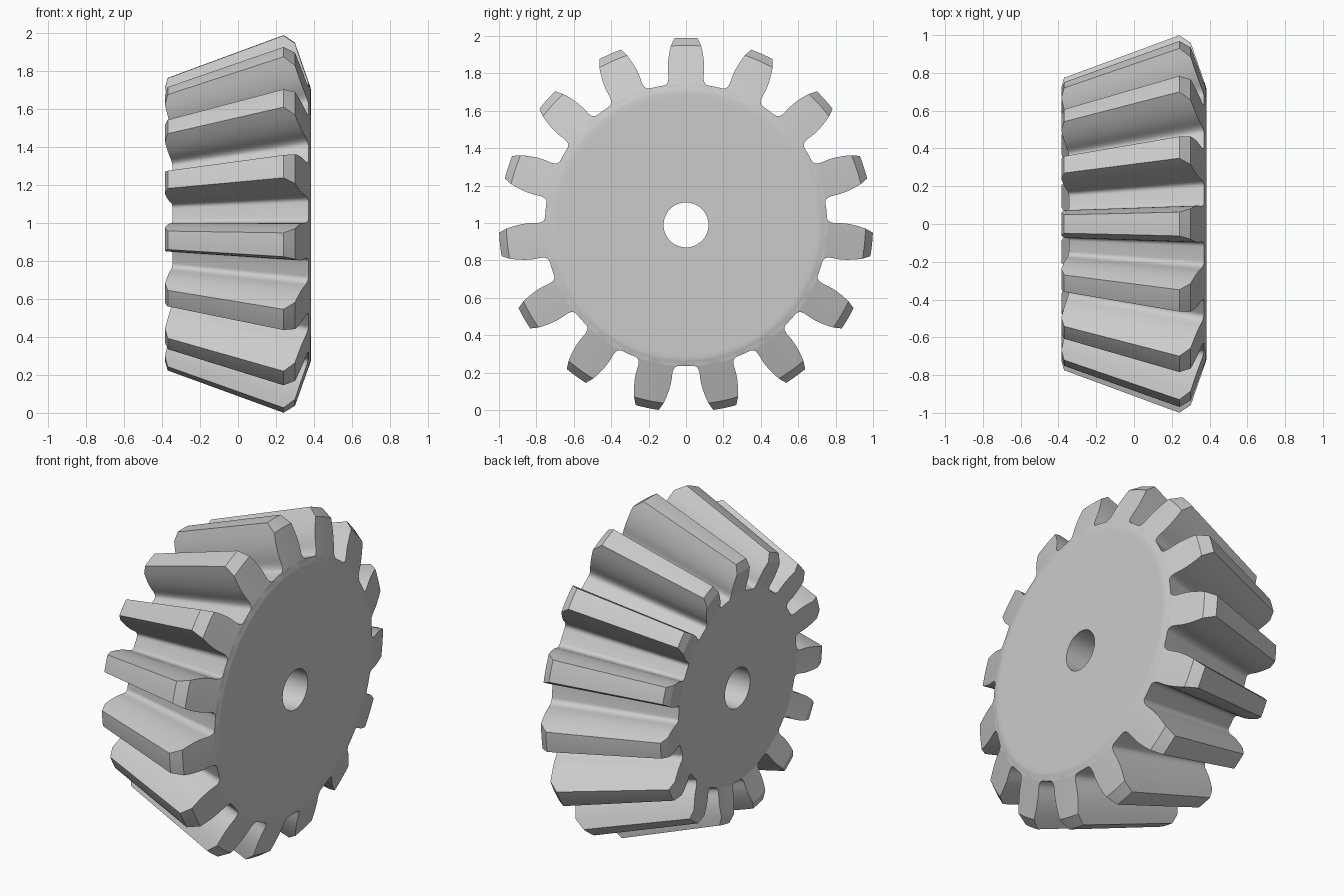
import bpy, bmesh, math
from mathutils import Matrix

cube = bpy.data.objects.get("Cube")
if cube:
    bpy.data.objects.remove(cube, do_unlink=True)

TEETH = 15
COLS = 6                      # segments across one tooth sector
HALF = math.pi / TEETH        # half of one tooth sector
APEX = -2.47                  # all tooth lines meet here on the axis
CENTRE_Z = 0.99
ROOT, SHOULDER = 0.755, 0.96

# Tooth outline on the wide end: radius, half width
FLANK = [(0.755, 0.120), (0.7565, 0.110), (0.762, 0.102), (0.772, 0.096),
         (0.79, 0.0935), (0.81, 0.095), (0.835, 0.097), (0.86, 0.097),
         (0.885, 0.095), (0.91, 0.0915), (0.935, 0.087), (SHOULDER, 0.081),
         (1.015, 0.064)]


def wide_x(r):
    return 0.30 + (SHOULDER - r) * 0.348


def ends(r):
    """(x, radius) at the wide and narrow ends of the tooth line through r."""
    slope = r / (wide_x(r) - APEX)
    if r > SHOULDER:
        xs = (0.24, -0.37)    # clipped tip corners
    else:
        xs = (wide_x(r), -0.345 - 0.04 * (r - ROOT) / (SHOULDER - ROOT))
    return [(x, slope * (x - APEX)) for x in xs]


bm = bmesh.new()


def row(x, r, half):
    out = []
    for i in range(COLS + 1):
        a = half * (2 * i / COLS - 1)
        out.append(bm.verts.new((x, r * math.sin(a), r * math.cos(a))))
    return out


def bridge(a, b):
    for i in range(len(a) - 1):
        bm.faces.new((a[i], a[i + 1], b[i + 1], b[i]))


# One tooth sector: end faces, flanks and tip
outline = [(ROOT, HALF)] + [(r, math.asin(w / r)) for r, w in FLANK]
wide, narrow = [], []
for r, half in outline:
    (xa, ra), (xb, rb) = ends(r)
    wide.append(row(xa, ra, half))
    narrow.append(row(xb, rb, half))
for rows in (wide, narrow):
    for a, b in zip(rows, rows[1:]):
        bridge(a, b)
for side in (0, -1):
    bridge([r[side] for r in wide], [r[side] for r in narrow])
bridge(wide[-1], narrow[-1])

# Hub discs and bore of the same sector
rim_x = wide_x(0.72)
wide_hub = [wide[0]] + [row(x, r, HALF) for x, r in
                        ((wide_x(0.728), 0.728), (rim_x, 0.715), (rim_x, 0.69), (rim_x, 0.12))]
narrow_hub = [narrow[0], row(-0.345, 0.53, HALF), row(-0.345, 0.12, HALF)]
for rows in (wide_hub, narrow_hub):
    for a, b in zip(rows, rows[1:]):
        bridge(a, b)
bridge(wide_hub[-1], narrow_hub[-1])

# Repeat the sector around the axis and weld
sector = bm.verts[:] + bm.edges[:] + bm.faces[:]
for k in range(1, TEETH):
    copy = bmesh.ops.duplicate(bm, geom=sector)["geom"]
    verts = [g for g in copy if isinstance(g, bmesh.types.BMVert)]
    bmesh.ops.rotate(bm, verts=verts, cent=(0, 0, 0),
                     matrix=Matrix.Rotation(2 * HALF * k, 3, 'X'))
bmesh.ops.remove_doubles(bm, verts=bm.verts[:], dist=0.0001)
bmesh.ops.recalc_face_normals(bm, faces=bm.faces[:])
bmesh.ops.translate(bm, verts=bm.verts[:], vec=(0, 0, CENTRE_Z))

mesh = bpy.data.meshes.new("bevel_gear")
bm.to_mesh(mesh)
bm.free()
gear = bpy.data.objects.new("bevel_gear", mesh)
bpy.context.collection.objects.link(gear)

# Plain grey metal
colour = (0.6, 0.6, 0.6, 1)
mat = bpy.data.materials.new("plain_grey")
mat.use_nodes = True
mat.diffuse_color = colour
mat.node_tree.nodes["Principled BSDF"].inputs["Base Color"].default_value = colour
mesh.materials.append(mat)

bpy.ops.object.select_all(action='DESELECT')
gear.select_set(True)
bpy.context.view_layer.objects.active = gear
bpy.ops.object.shade_smooth_by_angle(angle=math.radians(30))
